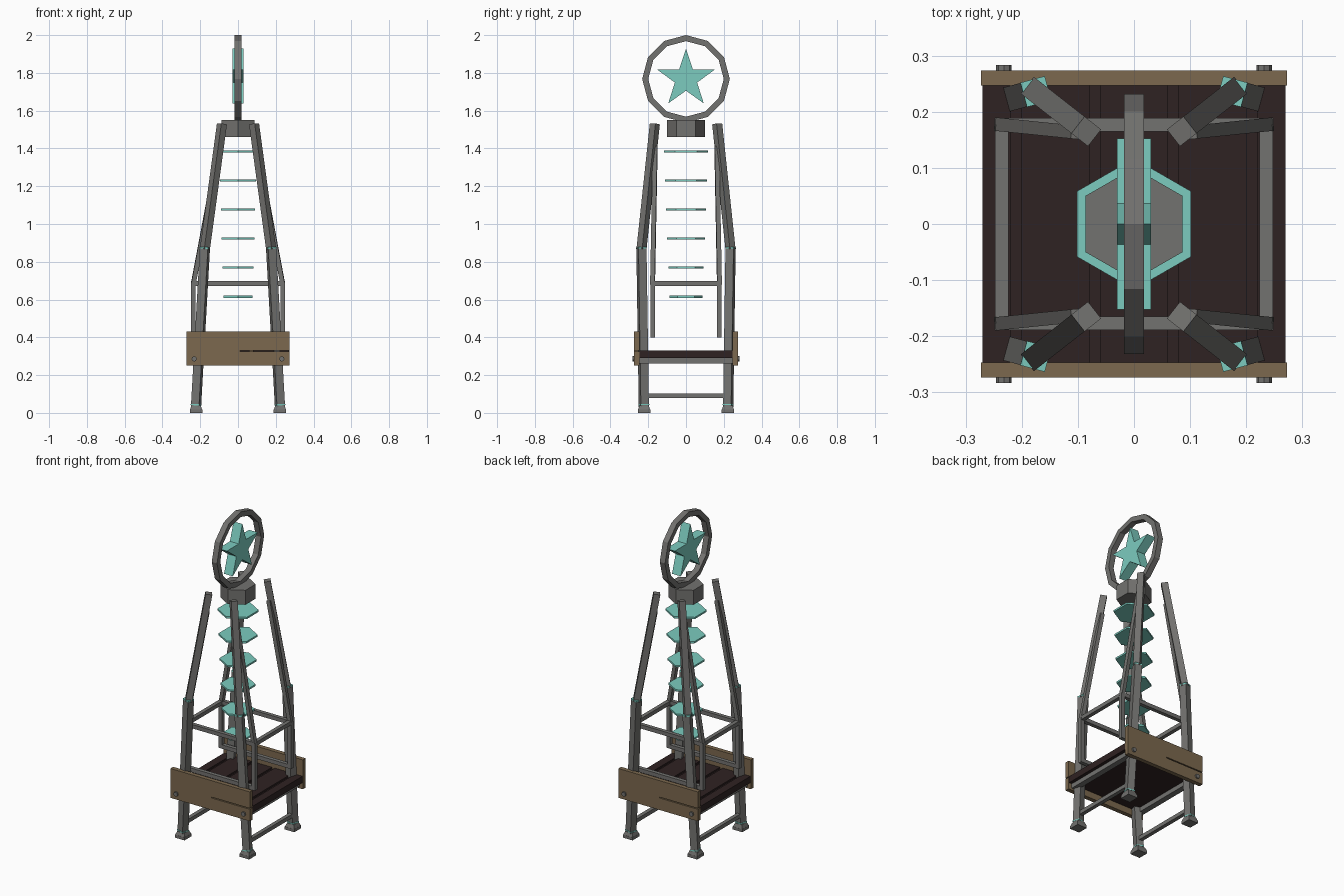
import bpy, bmesh, math
from mathutils import Vector, Matrix

if "Cube" in bpy.data.objects:
    bpy.data.objects.remove(bpy.data.objects["Cube"])


def material(name, rgb):
    m = bpy.data.materials.new(name)
    m.diffuse_color = (*rgb, 1)
    m.use_nodes = True
    m.node_tree.nodes["Principled BSDF"].inputs["Base Color"].default_value = m.diffuse_color
    return m


STEEL = material("grey steel", (0.17, 0.168, 0.16))
GLOW = material("turquoise", (0.20, 0.60, 0.52))
WOOD = material("brown wood", (0.20, 0.14, 0.077))
DARK = material("dark wood", (0.028, 0.016, 0.016))


def finish(name, bm, mat):
    bmesh.ops.recalc_face_normals(bm, faces=bm.faces)
    me = bpy.data.meshes.new(name)
    bm.to_mesh(me)
    bm.free()
    me.materials.append(mat)
    ob = bpy.data.objects.new(name, me)
    bpy.context.collection.objects.link(ob)
    return ob


def box(name, lo, hi, mat):
    lo, hi = Vector(lo), Vector(hi)
    bm = bmesh.new()
    bmesh.ops.create_cube(bm, size=1, matrix=Matrix.Translation((lo + hi) / 2)
                          @ Matrix.Diagonal((*(hi - lo), 1)))
    return finish(name, bm, mat)


def beam(name, a, b, w, mat=STEEL):
    """Square bar from a to b, with one side kept level."""
    a, b = Vector(a), Vector(b)
    z = (b - a).normalized()
    x = z.cross(Vector((0, 0, 1)))
    x = x.normalized() if x.length > 1e-4 else Vector((1, 0, 0))
    rot = Matrix((x, z.cross(x), z)).transposed().to_4x4()
    bm = bmesh.new()
    bmesh.ops.create_cube(bm, size=1, matrix=Matrix.Translation((a + b) / 2) @ rot
                          @ Matrix.Diagonal((w, w, (b - a).length, 1)))
    return finish(name, bm, mat)


def prism(name, r1, r2, sides, depth, matrix, mat):
    bm = bmesh.new()
    bmesh.ops.create_cone(bm, cap_ends=True, segments=sides, radius1=r1, radius2=r2,
                          depth=depth, matrix=matrix)
    return finish(name, bm, mat)


def move(x, y, z):
    return Matrix.Translation((x, y, z))


# four corners: foot, two-part leg, joint plates, inner frame post, bolt
for sx in (-1, 1):
    for sy in (-1, 1):
        def P(x, y, z):
            return Vector((sx * x, sy * y, z))
        foot, knee, top = P(.223, .223, .02), P(.175, .236, .875), P(.085, .165, 1.53)
        c = P(.222, .222, 0)
        box("foot_plate", c - Vector((.033, .033, 0)), c + Vector((.033, .033, .018)), STEEL)
        prism("foot_collar", .046, .034, 4, .022,
              move(c.x, c.y, .028) @ Matrix.Rotation(math.pi / 4, 4, 'Z'), STEEL)
        beam("lower_leg", foot, knee, .044)
        d = (knee - foot).normalized()
        beam("foot_joint", foot + d * .02, foot + d * .027, .047, GLOW)
        beam("knee_joint", knee - d * .006, knee + d * .003, .045, GLOW)
        beam("upper_leg", knee - d * .01, top, .038)
        beam("inner_post", P(.237, .177, .40), P(.237, .177, .69), .024)
        beam("inner_brace", P(.237, .177, .68), P(.10, .163, 1.41), .024)
        b = P(.232, .275, .286)
        prism("bolt", .014, .014, 8, .017,
              move(*b) @ Matrix.Rotation(math.pi / 2, 4, 'X'), STEEL)

# horizontal rails
for s in (-1, 1):
    beam("side_rail", (s * .236, -.177, .685), (s * .236, .177, .685), .024)
    beam("cross_rail", (-.237, s * .177, .685), (.237, s * .177, .685), .024)
    beam("low_cross_rail", (-.237, s * .177, .412), (.237, s * .177, .412), .024)
    beam("foot_rail", (s * .22, -.222, .09), (s * .22, .222, .09), .024)
    box("platform_bearer", (s * .232 - .018, -.25, .262), (s * .232 + .018, .25, .292), STEEL)

# dark platform: base with planks separated by narrow gaps
box("platform_base", (-.27, -.247, .29), (.27, .247, .32), DARK)
edges = (-.27, -.21, -.07, .07, .21, .27)
for a, b in zip(edges, edges[1:]):
    box("platform_plank", (a + (.009 if a > -.27 else 0), -.247, .319),
        (b - (.009 if b < .27 else 0), .247, .33), DARK)

# front and back boards, each split by a crack along half the length
for s in (-1, 1):
    y0, y1 = sorted((s * .247, s * .274))
    for xa, xb, za, zb in ((-.273, .01, .25, .432), (.01, .273, .25, .324),
                           (.01, .273, .330, .432)):
        x0, x1 = sorted((-s * xa, -s * xb))
        box("side_board", (x0, y0, za), (x1, y1, zb), WOOD)

# stack of hexagonal discs growing towards the hub
point_y = Matrix.Rotation(math.pi / 6, 4, 'Z')
for i in range(6):
    r = .088 + .0058 * i
    prism("hex_disc", r, r, 6, .011, move(0, 0, .615 + .1538 * i) @ point_y, GLOW)
hub = prism("hub", .1, .1, 6, .09, move(0, 0, 1.505) @ point_y, STEEL)
# make the hub and discs point along y
for ob in bpy.data.objects:
    if ob.name.startswith(("hub", "hex_disc")):
        if max(v.co.y for v in ob.data.vertices) < max(v.co.x for v in ob.data.vertices):
            ob.data.transform(Matrix.Rotation(math.pi / 6, 4, 'Z'))

# twelve-sided ring around the star
CZ = 1.768
bm = bmesh.new()
loops = []
for k in range(12):
    a = math.tau * k / 12
    loops.append([bm.verts.new((x, r * math.sin(a), CZ + r * math.cos(a)))
                  for x, r in ((-.018, .232), (.018, .232), (.018, .2), (-.018, .2))])
for k in range(12):
    p, q = loops[k], loops[(k + 1) % 12]
    for j in range(4):
        bm.faces.new((p[j], p[(j + 1) % 4], q[(j + 1) % 4], q[j]))
finish("ring", bm, STEEL)

# five-pointed star
bm = bmesh.new()
vs = []
for k in range(10):
    a, r = math.pi * k / 5, (.062 if k % 2 else .16)
    vs.append(bm.verts.new((-.03, r * math.sin(a), CZ + r * math.cos(a))))
face = bm.faces.new(vs)
ext = bmesh.ops.extrude_face_region(bm, geom=[face], use_keep_orig=True)
bmesh.ops.translate(bm, vec=(.06, 0, 0),
                    verts=[g for g in ext["geom"] if isinstance(g, bmesh.types.BMVert)])
finish("star", bm, GLOW)
